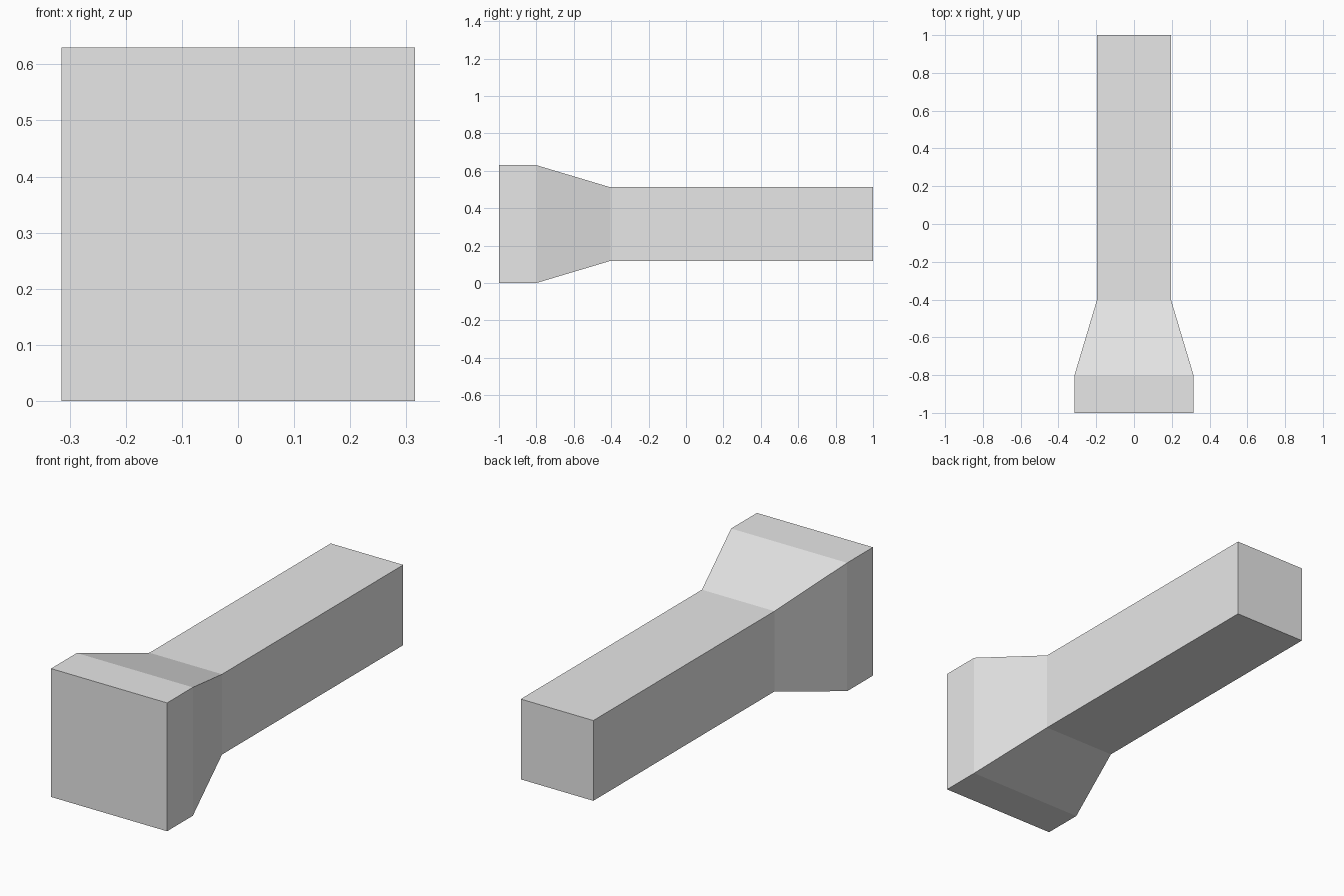
import bpy
import bmesh

if "Cube" in bpy.data.objects:
    bpy.data.objects.remove(bpy.data.objects["Cube"])

grey = bpy.data.materials.new("light grey")
grey.diffuse_color = (0.8, 0.8, 0.8, 1)
grey.use_nodes = True
grey.node_tree.nodes["Principled BSDF"].inputs["Base Color"].default_value = grey.diffuse_color

CENTRE_Z = 0.315
# Square sections along y: (y, half width, half height)
SECTIONS = [(-1.0, 0.315, 0.315), (-0.8, 0.315, 0.315),
            (-0.405, 0.197, 0.197), (1.0, 0.197, 0.197)]

# Square bar with a flared head, lofted through the sections
bm = bmesh.new()
rings = [[bm.verts.new((sx * w, y, CENTRE_Z + sz * h))
          for sx, sz in ((-1, -1), (1, -1), (1, 1), (-1, 1))]
         for y, w, h in SECTIONS]
for a, b in zip(rings, rings[1:]):
    for i in range(4):
        j = (i + 1) % 4
        bm.faces.new((a[i], a[j], b[j], b[i]))

# End caps
bm.faces.new(rings[0])
bm.faces.new(rings[-1])
bmesh.ops.recalc_face_normals(bm, faces=bm.faces)

mesh = bpy.data.meshes.new("flared_bar")
bm.to_mesh(mesh)
bm.free()
mesh.materials.append(grey)
bpy.context.collection.objects.link(bpy.data.objects.new("flared_bar", mesh))
